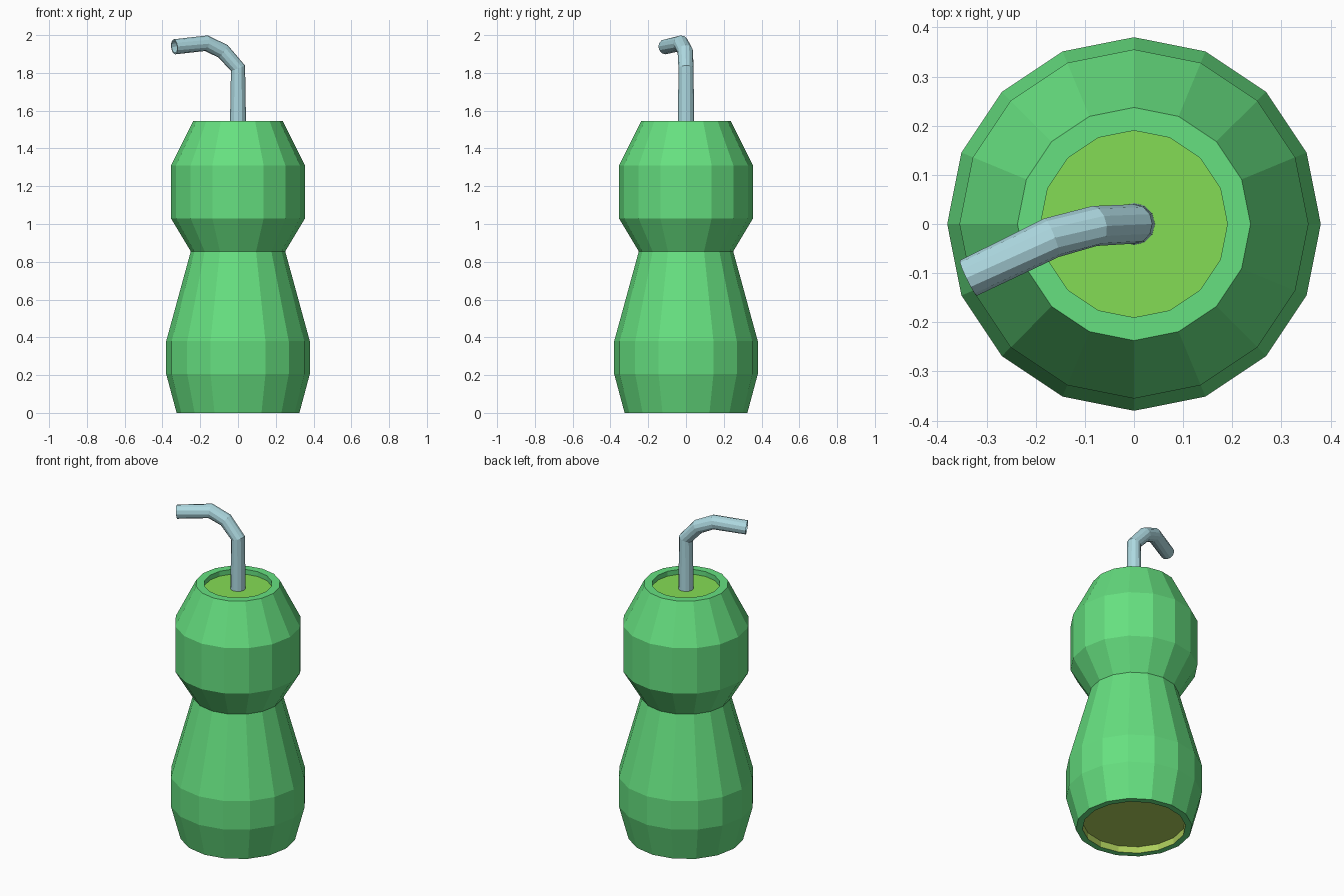
import bpy
import bmesh
from math import cos, sin, tau
from mathutils import Vector

cube = bpy.data.objects.get("Cube")
if cube:
    bpy.data.objects.remove(cube, do_unlink=True)


def material(name, rgb):
    m = bpy.data.materials.new(name)
    m.use_nodes = True
    m.diffuse_color = (*rgb, 1)
    m.node_tree.nodes["Principled BSDF"].inputs["Base Color"].default_value = (*rgb, 1)
    return m


green = material("bottle green", (0.133, 0.745, 0.216))
lime = material("lime drink", (0.231, 0.716, 0.09))
olive = material("yellow green base", (0.42, 0.61, 0.105))
blue = material("pale blue straw", (0.418, 0.687, 0.745))


def ring(centre, normal, radius, sides):
    """Points of a circle facing along normal, on a stable frame."""
    n = Vector(normal).normalized()
    v = n.cross(Vector((1, 0, 0))) if abs(n.x) < 0.5 else n.cross(Vector((0, 0, 1)))
    v = Vector((0, 1, 0))
    v = (v - n * v.dot(n)).normalized()
    u = v.cross(n)
    return [Vector(centre) + radius * (u * cos(tau * i / sides) + v * sin(tau * i / sides))
            for i in range(sides)]


def skin(name, rings, mat, cap_start=False, cap_end=False):
    """Bridge successive rings of points into one flat-shaded part."""
    bm = bmesh.new()
    loops = [[bm.verts.new(p) for p in r] for r in rings]
    for a, b in zip(loops, loops[1:]):
        for i in range(len(a)):
            j = (i + 1) % len(a)
            bm.faces.new((a[i], a[j], b[j], b[i]))
    if cap_start:
        bm.faces.new(loops[0][::-1])
    if cap_end:
        bm.faces.new(loops[-1])
    mesh = bpy.data.meshes.new(name)
    bm.to_mesh(mesh)
    bm.free()
    mesh.materials.append(mat)
    obj = bpy.data.objects.new(name, mesh)
    bpy.context.collection.objects.link(obj)
    return obj


def lathe(name, profile, mat, **caps):
    rings = [ring((0, 0, z), (0, 0, 1), r, 16) for r, z in profile]
    return skin(name, rings, mat, **caps)


# Bottle shell, from the inner bottom rim round to the inner top rim
lathe("bottle_shell", [
    (0.288, 0), (0.325, 0), (0.38, 0.205), (0.38, 0.38), (0.25, 0.855),
    (0.355, 1.03), (0.355, 1.31), (0.237, 1.545), (0.19, 1.545), (0.19, 1.515)], green)

# Recessed drink surface and recessed underside
lathe("drink_surface", [(0.19, 1.515)], lime, cap_end=True)
lathe("recessed_base", [(0.288, 0.04), (0.288, 0)][::-1], olive)
lathe("base_panel", [(0.288, 0.04)], olive, cap_start=True)

# Hollow bent straw: outer wall up, inner wall back down
path = [Vector(p) for p in (
    (0, 0, 1.5), (0, 0, 1.825), (-0.08, -0.004, 1.915),
    (-0.168, -0.028, 1.957), (-0.337, -0.11, 1.938))]
radii = [0.043, 0.04, 0.041, 0.042, 0.04]
outer, inner = [], []
for k, p in enumerate(path):
    before = (p - path[k - 1]).normalized() if k else Vector()
    after = (path[k + 1] - p).normalized() if k + 1 < len(path) else Vector()
    outer.append(ring(p, before + after, radii[k], 12))
    inner.append(ring(p, before + after, radii[k] - 0.007, 12))
skin("straw", outer + inner[::-1], blue)
